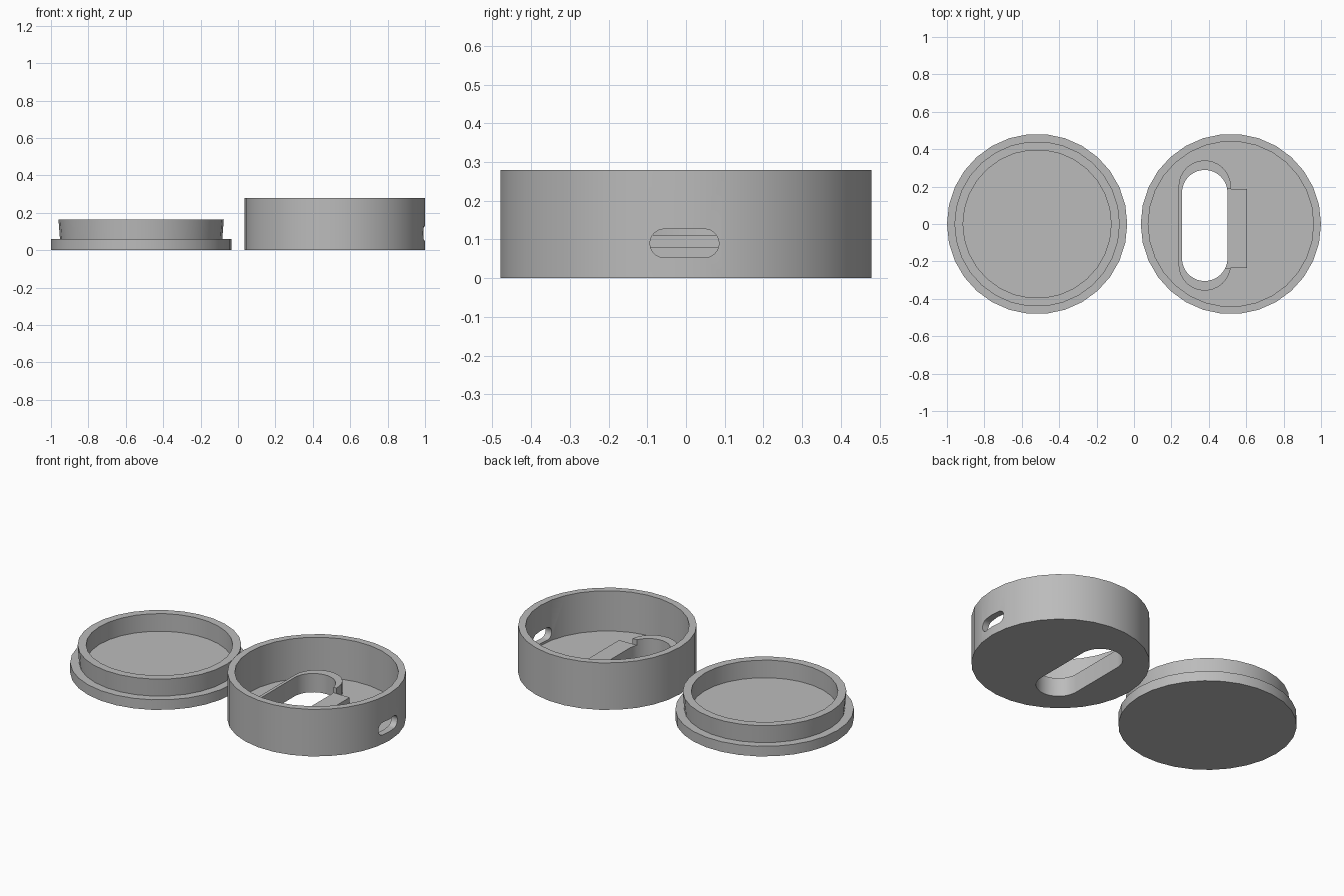
import bpy, bmesh, math
from math import cos, sin, pi

old = bpy.data.objects.get("Cube")
if old:
    bpy.data.objects.remove(old, do_unlink=True)

GREY = (0.5, 0.5, 0.5, 1)
mat = bpy.data.materials.new("plain grey plastic")
mat.use_nodes = True
mat.diffuse_color = GREY
mat.node_tree.nodes["Principled BSDF"].inputs["Base Color"].default_value = GREY

SIDES = 30


def finish(bm, name):
    bmesh.ops.recalc_face_normals(bm, faces=bm.faces)
    mesh = bpy.data.meshes.new(name)
    bm.to_mesh(mesh)
    bm.free()
    mesh.materials.append(mat)
    obj = bpy.data.objects.new(name, mesh)
    bpy.context.collection.objects.link(obj)
    return obj


def lathe(name, profile, x):
    """Closed round solid from (radius, z) points, capped at both ends."""
    bm = bmesh.new()
    rings = [[bm.verts.new((x + r * cos(2 * pi * i / SIDES), r * sin(2 * pi * i / SIDES), z))
              for i in range(SIDES)] for r, z in profile]
    for a, b in zip(rings, rings[1:]):
        for i in range(SIDES):
            j = (i + 1) % SIDES
            bm.faces.new((a[i], a[j], b[j], b[i]))
    bm.faces.new(rings[0])
    bm.faces.new(rings[-1])
    return finish(bm, name)


def prism(name, outline, offset):
    """Extrude a flat outline of 3D points along an offset."""
    bm = bmesh.new()
    face = bm.faces.new([bm.verts.new(p) for p in outline])
    geo = bmesh.ops.extrude_face_region(bm, geom=[face])["geom"]
    bmesh.ops.translate(bm, vec=offset, verts=[v for v in geo if isinstance(v, bmesh.types.BMVert)])
    return finish(bm, name)


def stadium(radius, half_straight, steps=15):
    """Rounded slot outline, long axis first."""
    pts = []
    for side in (1, -1):
        for i in range(steps + 1):
            a = -pi / 2 + pi * i / steps
            pts.append((side * (half_straight + radius * cos(a)), side * radius * sin(a)))
    return pts


def block(name, x0, x1, y0, y1, z0, z1):
    return prism(name, [(x0, y0, z0), (x1, y0, z0), (x1, y1, z0), (x0, y1, z0)], (0, 0, z1 - z0))


def combine(target, tool, operation):
    mod = target.modifiers.new(operation, "BOOLEAN")
    mod.operation, mod.object, mod.solver = operation, tool, "EXACT"
    bpy.context.view_layer.objects.active = target
    bpy.ops.object.modifier_apply(modifier=mod.name)
    bpy.data.objects.remove(tool, do_unlink=True)


# Lid: flat disc with a slightly flared inner lip
lid = lathe("lid", [(0.482, 0), (0.482, 0.06), (0.434, 0.06), (0.442, 0.165),
                    (0.396, 0.165), (0.396, 0.06)], -0.518)

# Container shell with floor
box = lathe("container", [(0.482, 0), (0.482, 0.28), (0.442, 0.28), (0.442, 0.04)], 0.518)

# Raised collar around the floor slot
SLOT_X, SLOT_Y = 0.378, -0.008


def upright_slot(name, radius, half_straight, z0, z1):
    pts = [(SLOT_X - v, SLOT_Y + u, z0) for u, v in stadium(radius, half_straight)]
    return prism(name, pts, (0, 0, z1 - z0))


combine(box, upright_slot("collar", 0.14, 0.208, 0.02, 0.112), "UNION")

# Opening in the collar, filled by a low ledge
combine(box, block("collar_gap", 0.46, 0.54, -0.235, 0.187, 0.06, 0.2), "DIFFERENCE")
combine(box, block("ledge", 0.46, 0.605, -0.235, 0.187, 0.02, 0.079), "UNION")

# Slot through the floor and port through the side wall
combine(box, upright_slot("slot_cutter", 0.122, 0.175, -0.1, 0.2), "DIFFERENCE")
port = [(0.9, u - 0.004, 0.09 + v) for u, v in stadium(0.037, 0.052)]
combine(box, prism("port_cutter", port, (0.2, 0, 0)), "DIFFERENCE")

# Smooth round walls, crisp rims
for obj in (lid, box):
    bpy.ops.object.select_all(action="DESELECT")
    obj.select_set(True)
    bpy.context.view_layer.objects.active = obj
    bpy.ops.object.shade_smooth_by_angle(angle=math.radians(30))
